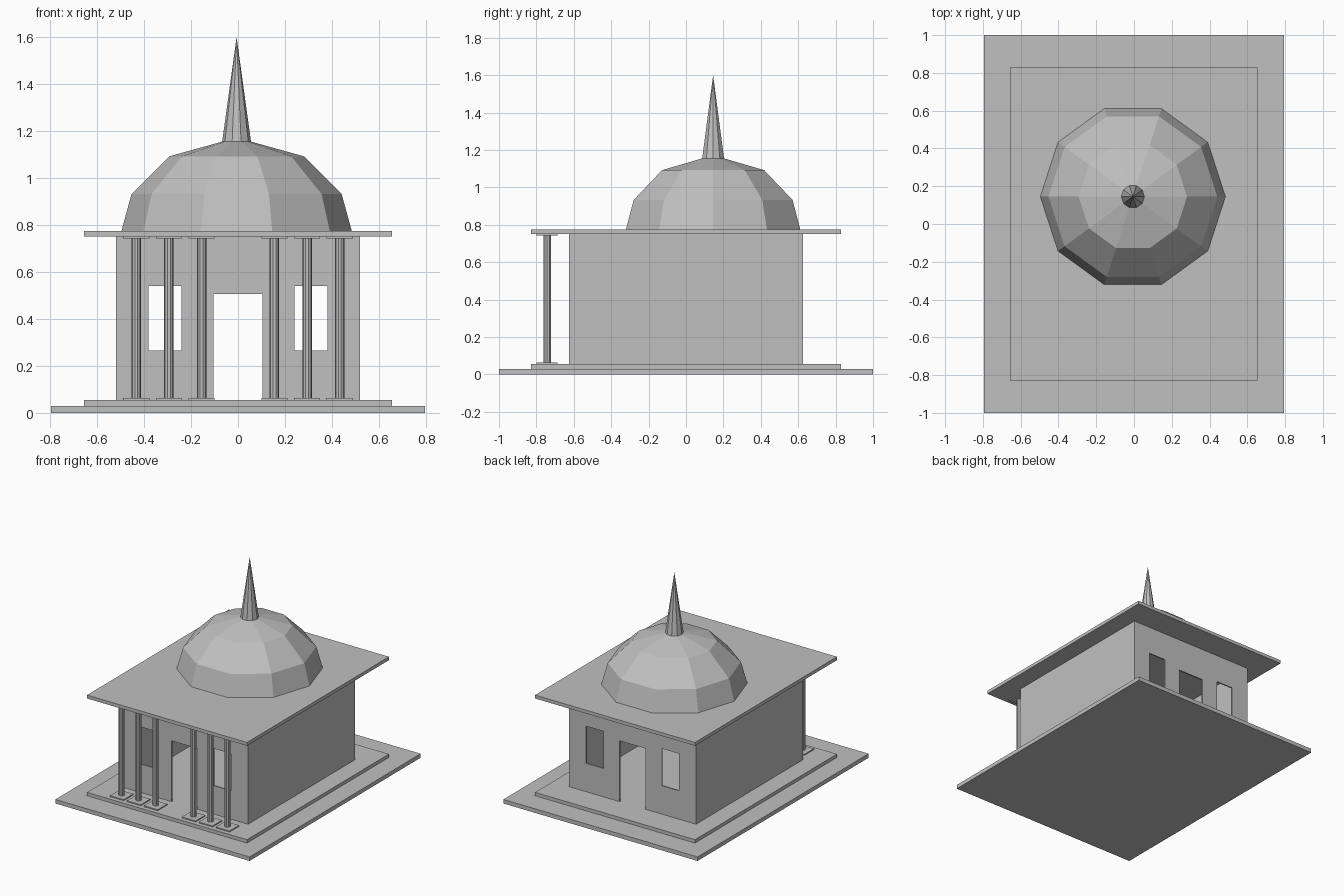
import bpy, bmesh
from math import cos, sin, tau

cube = bpy.data.objects.get("Cube")
if cube:
    bpy.data.objects.remove(cube, do_unlink=True)

stone = bpy.data.materials.new("grey stone")
stone.use_nodes = True
GREY = (0.53, 0.53, 0.53, 1)
stone.diffuse_color = GREY
stone.node_tree.nodes["Principled BSDF"].inputs["Base Color"].default_value = GREY


def finish(name, bm):
    bmesh.ops.recalc_face_normals(bm, faces=bm.faces)
    mesh = bpy.data.meshes.new(name)
    bm.to_mesh(mesh)
    bm.free()
    mesh.materials.append(stone)
    obj = bpy.data.objects.new(name, mesh)
    bpy.context.collection.objects.link(obj)
    return obj


def box(name, x, y, z):
    """Box from (min, max) ranges."""
    bm = bmesh.new()
    bmesh.ops.create_cube(bm, size=1)
    for v in bm.verts:
        v.co = [r[0] if c < 0 else r[1] for c, r in zip(v.co, (x, y, z))]
    return finish(name, bm)


def turned(name, center, profile, sides):
    """Solid of revolution through (radius, height) points, capped at both ends."""
    bm = bmesh.new()
    rings = [[bm.verts.new((center[0] + r * cos(tau * i / sides),
                            center[1] + r * sin(tau * i / sides), z))
              for i in range(sides)] for r, z in profile]
    for low, high in zip(rings, rings[1:]):
        for i in range(sides):
            j = (i + 1) % sides
            bm.faces.new((low[i], low[j], high[j], high[i]))
    bm.faces.new(rings[0])
    bm.faces.new(rings[-1])
    bmesh.ops.remove_doubles(bm, verts=bm.verts, dist=0.0001)
    return finish(name, bm)


def pierced_wall(name, y):
    """Thin end wall with a central doorway and two windows."""
    xs = (-.52, -.38, -.24, -.105, .105, .24, .38, .52)
    zs = (.055, .265, .505, .54, .75)
    bm = bmesh.new()
    for i, (x0, x1) in enumerate(zip(xs, xs[1:])):
        for k, (z0, z1) in enumerate(zip(zs, zs[1:])):
            door = i == 3 and k < 2
            window = i in (1, 5) and k in (1, 2)
            if not (door or window):
                bm.faces.new([bm.verts.new((x, y, z)) for x, z in
                              ((x0, z0), (x1, z0), (x1, z1), (x0, z1))])
    bmesh.ops.remove_doubles(bm, verts=bm.verts, dist=0.0001)
    wall = finish(name, bm)
    solid = wall.modifiers.new("thickness", "SOLIDIFY")
    solid.thickness = 0.01
    solid.offset = 0


# Stepped base and roof slab
box("ground_slab", (-.795, .795), (-1, 1), (0, .03))
box("floor_slab", (-.655, .655), (-.83, .83), (.03, .055))
box("roof_slab", (-.655, .655), (-.83, .83), (.75, .775))

# Walls
pierced_wall("front_wall", -.62)
pierced_wall("back_wall", .62)
box("left_wall", (.51, .52), (-.615, .615), (.055, .75))
box("right_wall", (-.52, -.51), (-.615, .615), (.055, .75))

# Front portico columns with square plates
COLUMN_Y = -.742
for side, sign in (("left", 1), ("right", -1)):
    for n, offset in enumerate((.155, .294, .433), 1):
        x = sign * offset
        tag = f"{side}_column_{n}"
        turned(tag, (x, COLUMN_Y), ((.02, .06), (.02, .745)), 10)
        for part, z in (("base", (.055, .063)), ("cap", (.742, .75))):
            box(f"{tag}_{part}", (x - .056, x + .056),
                (COLUMN_Y - .056, COLUMN_Y + .056), z)

# Faceted dome and spire
DOME = (-.006, .145)
turned("dome", DOME, ((.49, .775), (.447, .932), (.287, 1.092), (.06, 1.155)), 10)
turned("spire", DOME, ((.062, 1.15), (0, 1.6)), 10)
